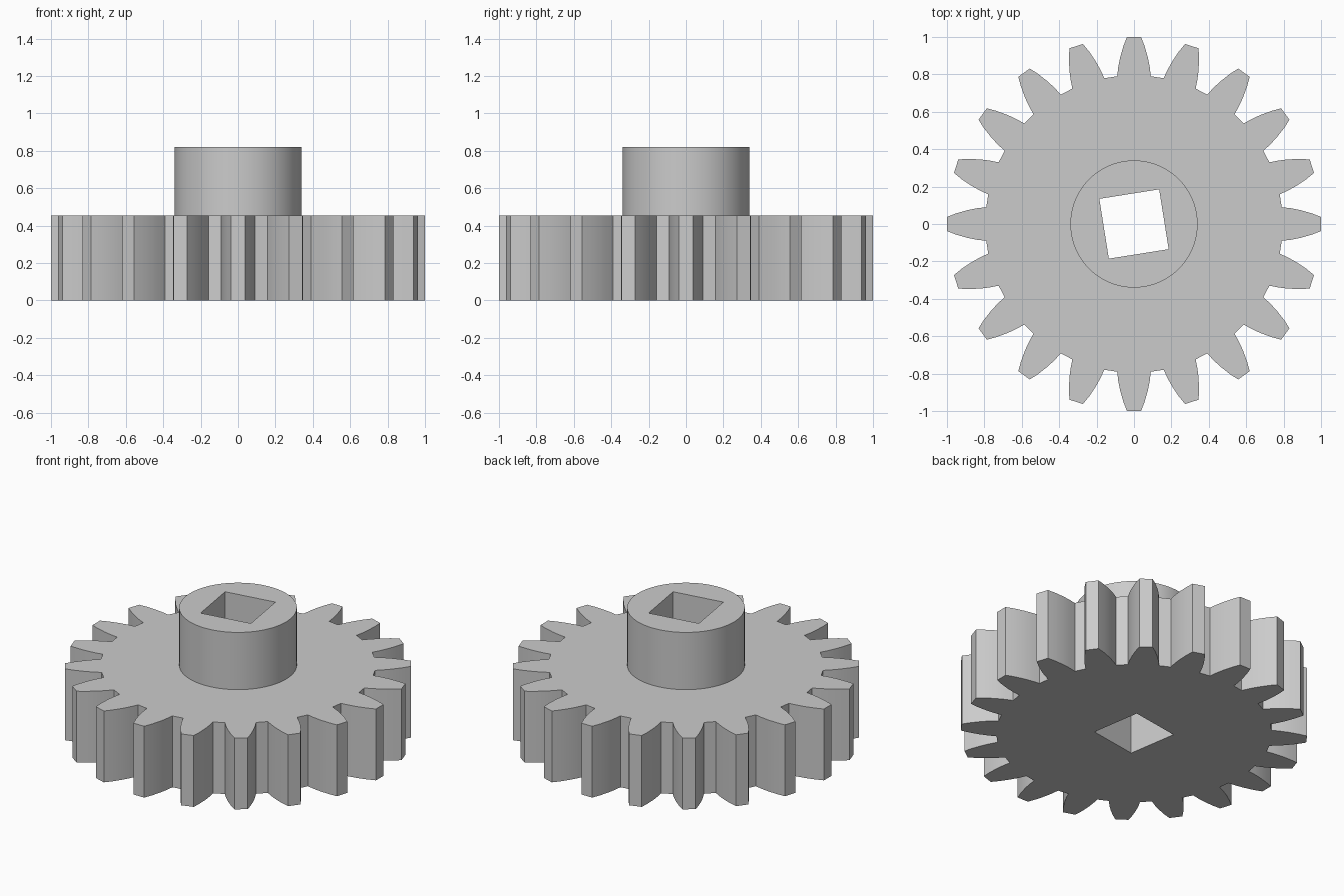
import bpy, bmesh
from math import sin, cos, pi, radians

TEETH = 20
GEAR_TOP, HUB_TOP = 0.455, 0.82
HUB_RADIUS, BORE_RADIUS = 0.34, 0.229
# Tooth flank from root to tip: distance from the axis, half width
FLANK = [(0.79, 0.09), (0.84, 0.084), (0.89, 0.074), (0.95, 0.057), (1.0, 0.038)]

if "Cube" in bpy.data.objects:
    bpy.data.objects.remove(bpy.data.objects["Cube"])


def circle(radius, count, start=0.0):
    return [(radius * cos(start + 2 * pi * i / count),
             radius * sin(start + 2 * pi * i / count)) for i in range(count)]


def gear_outline():
    tooth = [(r, -w) for r, w in FLANK] + [(r, w) for r, w in reversed(FLANK)]
    points = []
    for i in range(TEETH):
        c, s = cos(2 * pi * i / TEETH), sin(2 * pi * i / TEETH)
        points += [(r * c - w * s, r * s + w * c) for r, w in tooth]
    return points


bm = bmesh.new()


def loop(points, z):
    verts = [bm.verts.new((x, y, z)) for x, y in points]
    edges = [bm.edges.new((v, verts[i - 1])) for i, v in enumerate(verts)]
    return verts, edges


def wall(lower, upper):
    a, b = lower[0], upper[0]
    for i in range(len(a)):
        bm.faces.new((a[i - 1], a[i], b[i], b[i - 1]))


def ring_face(outer, inner):
    bmesh.ops.triangle_fill(bm, edges=outer[1] + inner[1], use_beauty=True)


# Outlines at each level
teeth = gear_outline()
hub = circle(HUB_RADIUS, 96)
bore = circle(BORE_RADIUS, 4, radians(54))
gear_low, gear_high = loop(teeth, 0), loop(teeth, GEAR_TOP)
hub_low, hub_high = loop(hub, GEAR_TOP), loop(hub, HUB_TOP)
bore_low, bore_high = loop(bore, 0), loop(bore, HUB_TOP)

# Toothed rim, hub and square through-bore
for low, high in ((gear_low, gear_high), (hub_low, hub_high), (bore_low, bore_high)):
    wall(low, high)

# Flat underside, gear face and hub end
for outer, inner in ((gear_low, bore_low), (gear_high, hub_low), (hub_high, bore_high)):
    ring_face(outer, inner)

bmesh.ops.recalc_face_normals(bm, faces=bm.faces[:])
mesh = bpy.data.meshes.new("spur_gear")
bm.to_mesh(mesh)
bm.free()
gear = bpy.data.objects.new("spur_gear", mesh)
bpy.context.collection.objects.link(gear)

# Plain grey finish
grey = bpy.data.materials.new("light grey")
grey.use_nodes = True
color = (0.6, 0.6, 0.6, 1)
grey.diffuse_color = color
grey.node_tree.nodes["Principled BSDF"].inputs["Base Color"].default_value = color
mesh.materials.append(grey)

# Smooth hub and flanks, sharp corners
bpy.ops.object.select_all(action="DESELECT")
gear.select_set(True)
bpy.context.view_layer.objects.active = gear
bpy.ops.object.shade_smooth_by_angle(angle=radians(30))
